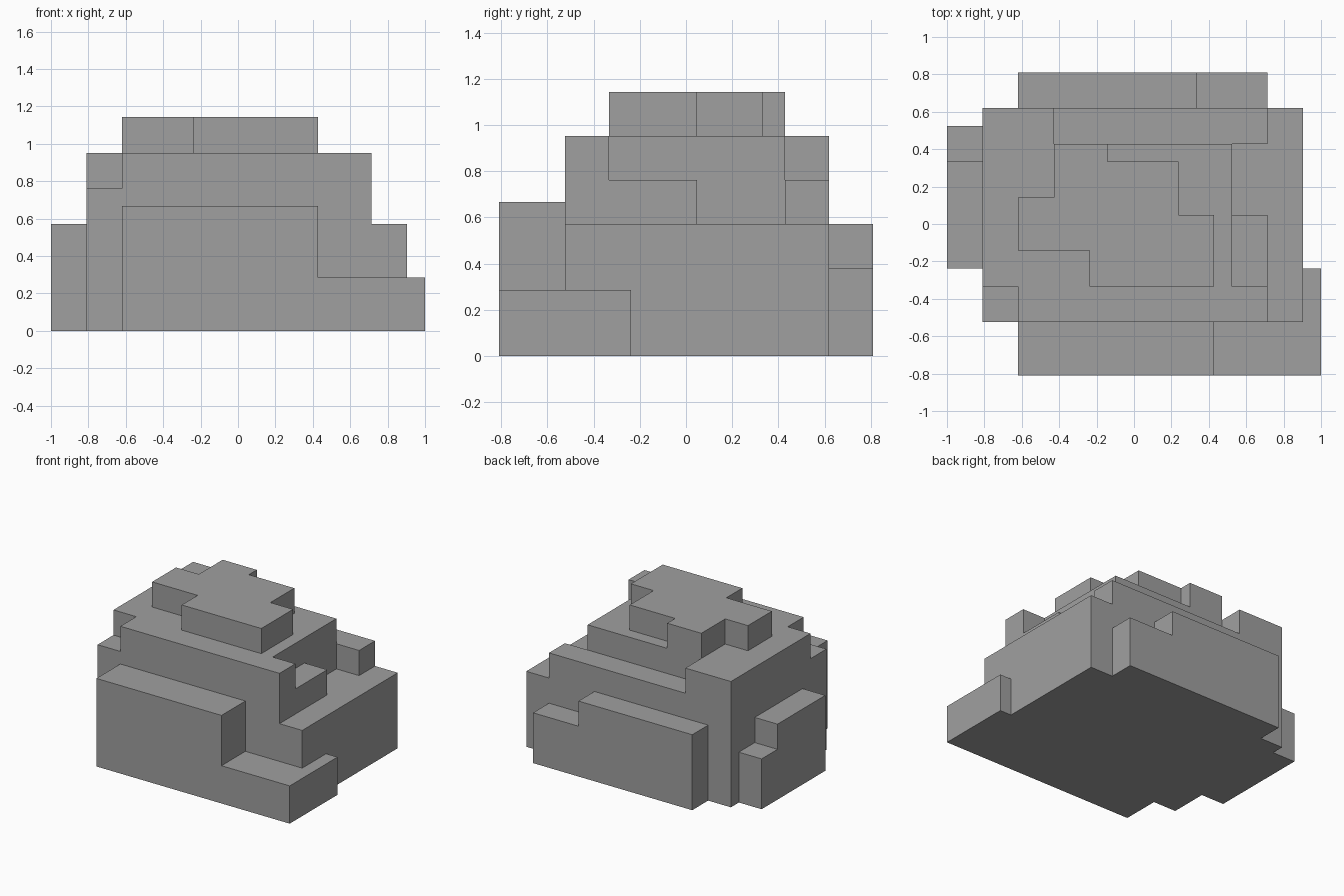
import bpy, bmesh

if "Cube" in bpy.data.objects:
    bpy.data.objects.remove(bpy.data.objects["Cube"])

U = 2 / 21            # one grid step; the model is 21 x 17 x 12 steps
NX, NY = 21, 17

# Terraces as (x0, x1, y0, y1, height) in grid steps; later ones replace earlier ones
base = [
    (4, 15, 0, 3, 7),      # front slab
    (15, 21, 0, 3, 3),     # low front right ledge
    (20, 21, 3, 6, 3),     # ledge wrapping round the right side
    (0, 2, 6, 12, 6),      # left buttress
    (0, 2, 12, 14, 4),     # left buttress, low step
    (4, 14, 15, 17, 6),    # back buttress
    (14, 18, 15, 17, 4),   # back buttress, low step
    (2, 20, 3, 15, 6),     # main body
]
shoulder = [
    (2, 18, 3, 15, 10),    # upper body
    (2, 4, 3, 5, 8),       # front left notch
    (16, 18, 5, 9, 8),     # right notch
    (16, 18, 9, 13, 6),    # deep right notch
    (6, 18, 13, 15, 8),    # back notch
]
cap = [
    (8, 15, 5, 9, 12),     # front of cap
    (4, 13, 7, 10, 12),    # left arm of cap
    (6, 13, 9, 12, 12),    # middle of cap
    (6, 9, 12, 13, 12),    # back tip of cap
]

height = {}
for x0, x1, y0, y1, h in base + shoulder + cap:
    for x in range(x0, x1):
        for y in range(y0, y1):
            height[x, y] = h

bm = bmesh.new()


def quad(*points):
    bm.faces.new([bm.verts.new(((x - NX / 2) * U, (y - NY / 2) * U, z * U))
                  for x, y, z in points])


# Outer skin only: tops, undersides and exposed step walls
for (x, y), h in height.items():
    quad((x, y, h), (x + 1, y, h), (x + 1, y + 1, h), (x, y + 1, h))
    quad((x, y, 0), (x, y + 1, 0), (x + 1, y + 1, 0), (x + 1, y, 0))
    walls = [((0, -1), (x, y), (x + 1, y)),
             ((1, 0), (x + 1, y), (x + 1, y + 1)),
             ((0, 1), (x + 1, y + 1), (x, y + 1)),
             ((-1, 0), (x, y + 1), (x, y))]
    for (dx, dy), a, b in walls:
        for z in range(height.get((x + dx, y + dy), 0), h):
            quad((*a, z), (*b, z), (*b, z + 1), (*a, z + 1))

# Weld the skin and merge flat areas into large faces
bmesh.ops.remove_doubles(bm, verts=bm.verts, dist=0.001)
bmesh.ops.dissolve_limit(bm, angle_limit=0.02, verts=bm.verts, edges=bm.edges)

mesh = bpy.data.meshes.new("stepped_rock")
bm.to_mesh(mesh)
bm.free()

grey = bpy.data.materials.new("stone grey")
grey.diffuse_color = (0.35, 0.35, 0.35, 1)
grey.use_nodes = True
grey.node_tree.nodes["Principled BSDF"].inputs["Base Color"].default_value = grey.diffuse_color
mesh.materials.append(grey)
rock = bpy.data.objects.new("stepped_rock", mesh)
bpy.context.collection.objects.link(rock)
